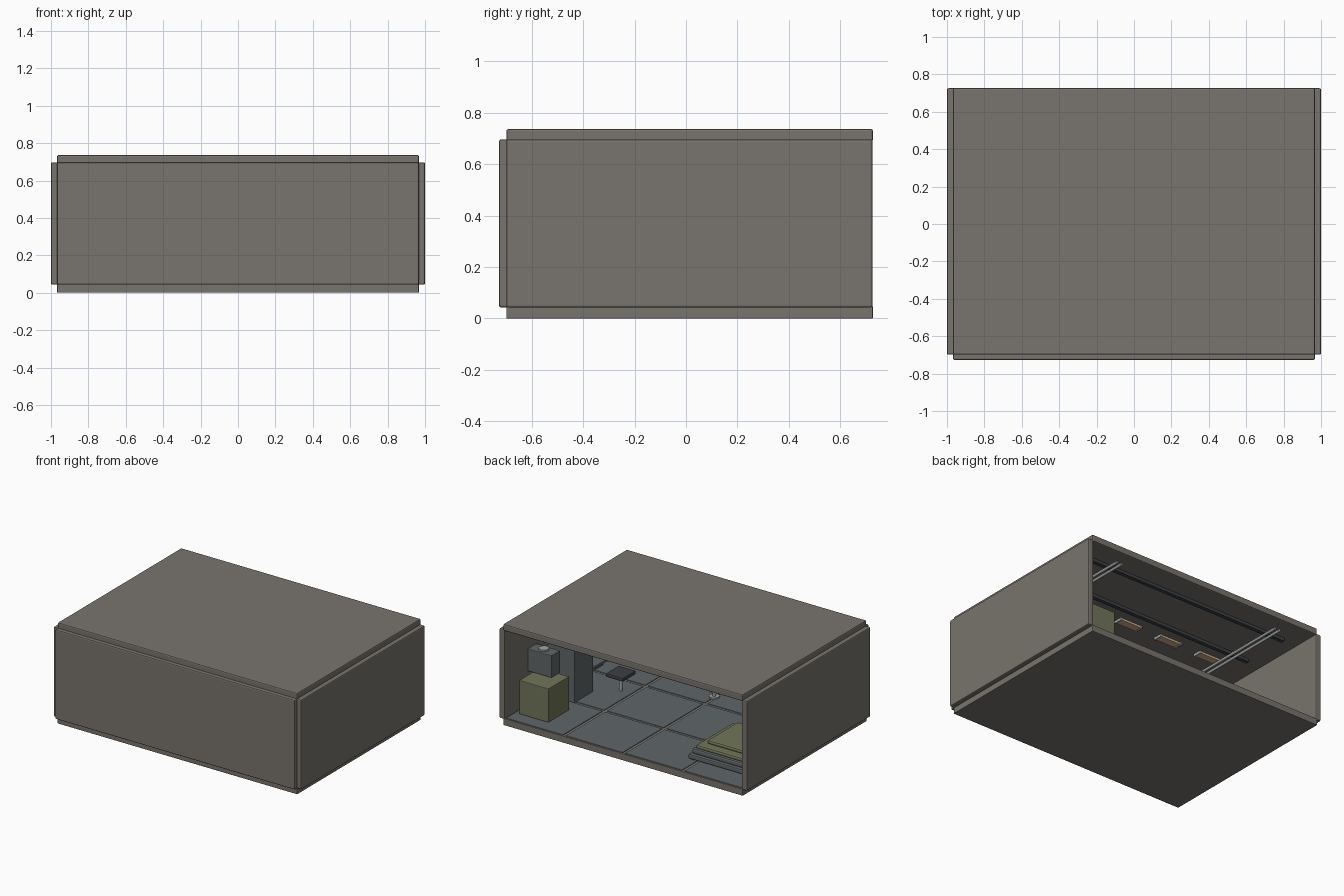
import bpy, bmesh

if "Cube" in bpy.data.objects:
    bpy.data.objects.remove(bpy.data.objects["Cube"])

def mat(name, c):
    m = bpy.data.materials.new(name)
    m.diffuse_color = (*c, 1)
    m.use_nodes = True
    m.node_tree.nodes["Principled BSDF"].inputs["Base Color"].default_value = m.diffuse_color
    return m

WALL = mat("warm_grey", (0.19, 0.175, 0.155))
TILE = mat("blue_grey", (0.115, 0.13, 0.14))
STEEL = mat("steel", (0.12, 0.135, 0.14))
DARK = mat("dark_steel", (0.045, 0.05, 0.055))
GREEN = mat("olive", (0.165, 0.18, 0.10))
PIPE = mat("pale_metal", (0.36, 0.37, 0.37))
LAMP = mat("lamp_tan", (0.60, 0.42, 0.26))


def finish(bm, name, m, bevel=0, seg=2):
    me = bpy.data.meshes.new(name)
    bm.to_mesh(me)
    bm.free()
    ob = bpy.data.objects.new(name, me)
    bpy.context.collection.objects.link(ob)
    me.materials.append(m)
    if bevel:
        b = ob.modifiers.new("bevel", 'BEVEL')
        b.width, b.segments = bevel, seg
    return ob


def box(name, x, y, z, m, bevel=0.005):
    """Box from (min, max) pairs."""
    bm = bmesh.new()
    bmesh.ops.create_cube(bm, size=1)
    for v in bm.verts:
        v.co = [(r[0] + r[1]) / 2 + c * (r[1] - r[0]) for r, c in zip((x, y, z), v.co)]
    return finish(bm, name, m, bevel)


def cyl(name, loc, r, length, m, axis='Z', sides=16):
    bm = bmesh.new()
    bmesh.ops.create_cone(bm, cap_ends=True, segments=sides, radius1=r, radius2=r, depth=length)
    for v in bm.verts:
        a, b, c = v.co
        p = {'Z': (a, b, c), 'Y': (a, c, b), 'X': (c, a, b)}[axis]
        v.co = [p[i] + loc[i] for i in range(3)]
    bmesh.ops.recalc_face_normals(bm, faces=bm.faces)
    for f in bm.faces:
        f.smooth = len(f.verts) == 4
    return finish(bm, name, m)


# Room shell, open at the back; panels overlap slightly at the seams
box("floor_slab", (-.967, .967), (-.699, .727), (0, .048), WALL, 0.003)
box("ceiling", (-.967, .967), (-.699, .727), (.688, .737), WALL, 0.008)
box("front_wall", (-.967, .967), (-.727, -.688), (.043, .697), WALL, 0.008)
for s, side in ((-1, "left"), (1, "right")):
    box(side + "_wall", sorted((s * .957, s)), (-.699, .726), (.043, .697), WALL, 0.008)

# Floor tiles
for i in range(4):
    for j in range(3):
        x, y = -.72 + .48 * i, -.46 + .475 * j
        box("floor_tile", (x - .23, x + .23), (y - .228, y + .228), (.04, .053), TILE, 0.003)

# Ceiling beams, pipes and lamps
for y in (-.54, -.18, .18, .54):
    box("ceiling_beam", (-.83, .83), (y - .015, y + .015), (.665, .692), DARK, 0.003)
for s in (-1, 1):
    for x in (.66, .70):
        cyl("ceiling_pipe", (s * x, 0, .652), .01, 1.32, PIPE, 'Y', 12)
for i in range(4):
    x = -.6 + .34 * i
    box("lamp_panel", (x - .08, x + .08), (.01, .07), (.672, .692), LAMP, 0.004)
    for s in (-1, 1):
        box("lamp_end", (x + s * .085 - .008, x + s * .085 + .008), (.006, .074), (.669, .692), PIPE, 0.002)

# Bed
box("bed_frame", (-.95, -.41), (.10, .56), (.06, .095), STEEL, 0.008)
box("mattress", (-.94, -.43), (.11, .545), (.095, .135), STEEL, 0.012)
box("blanket", (-.945, -.45), (.105, .53), (.13, .16), GREEN, 0.012)
box("blanket_fold", (-.93, -.50), (.12, .47), (.155, .185), GREEN, 0.012)
for x in (-.92, -.44):
    for y in (.13, .53):
        box("bed_leg", (x - .015, x + .015), (y - .015, y + .015), (.045, .065), DARK, 0)

# Green crate with a grey unit and cap on top
box("green_crate", (.68, .917), (.375, .615), (.05, .297), GREEN)
box("grey_unit", (.763, .957), (.36, .46), (.295, .458), STEEL)
cyl("unit_cap", (.86, .41, .463), .035, .014, PIPE)

# Locker
box("locker", (.715, .94), (.05, .265), (.05, .60), STEEL)

# Wall desk with back panel
box("desk_top", (.72, .955), (-.35, .02), (.205, .225), STEEL, 0.004)
box("desk_panel", (.90, .92), (-.33, 0), (.05, .205), STEEL, 0.003)

# Pedestal chair
box("chair_seat", (.505, .645), (-.145, .005), (.16, .188), DARK, 0.008)
cyl("chair_post", (.575, -.07, .107), .012, .115, PIPE)

# Small pedestal table
cyl("table_foot", (.01, -.34, .056), .035, .012, PIPE)
cyl("table_post", (.01, -.34, .13), .012, .15, PIPE)
box("table_top", (-.12, .14), (-.44, -.24), (.205, .225), STEEL, 0.004)
